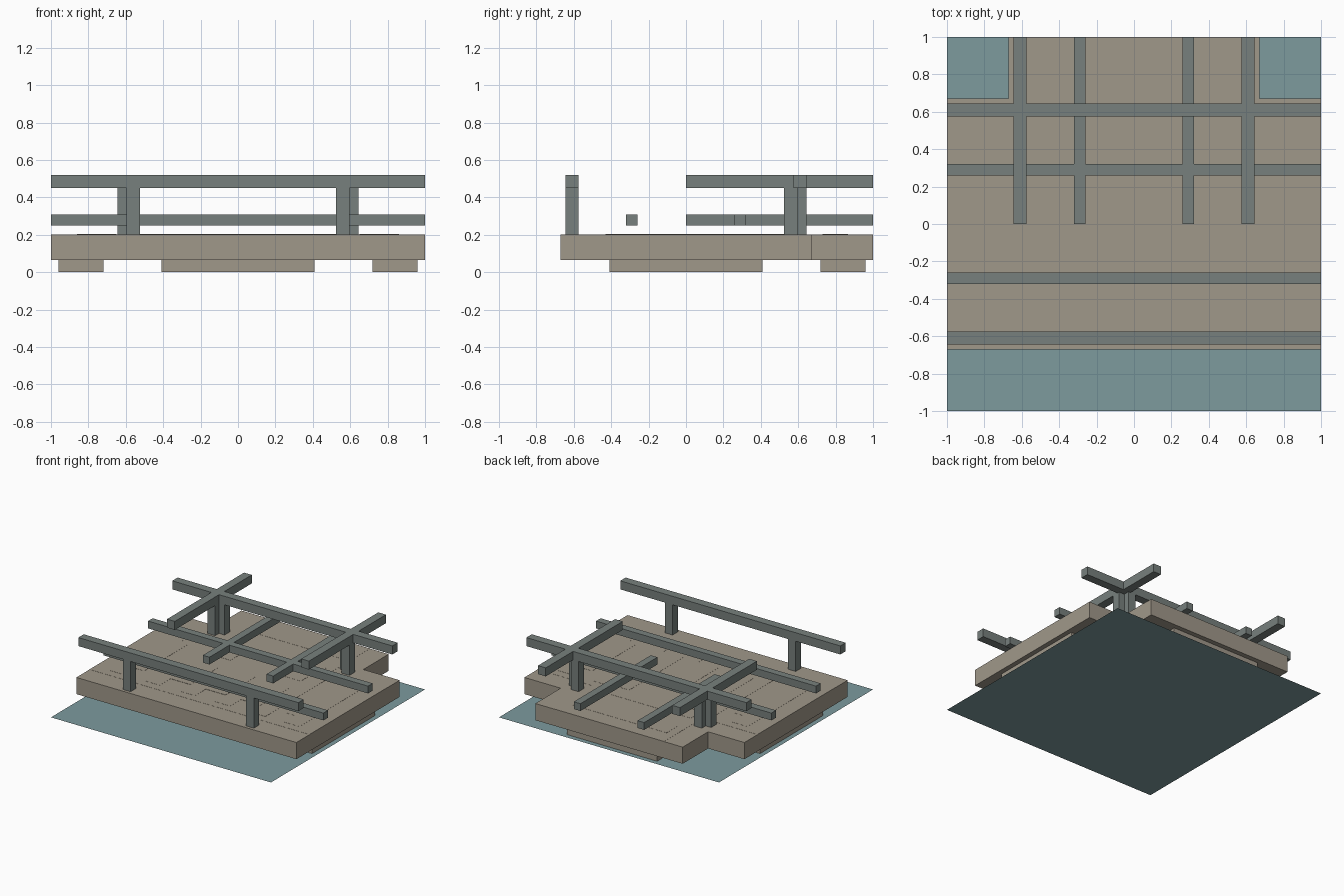
import bpy
import bmesh

if "Cube" in bpy.data.objects:
    bpy.data.objects.remove(bpy.data.objects["Cube"], do_unlink=True)


def material(name, rgb):
    linear = [(v / 255 / 12.92) if v < 11 else ((v / 255 + 0.055) / 1.055) ** 2.4 for v in rgb]
    mat = bpy.data.materials.new(name)
    mat.use_nodes = True
    mat.diffuse_color = (*linear, 1)
    mat.node_tree.nodes["Principled BSDF"].inputs["Base Color"].default_value = (*linear, 1)
    return mat


STONE = material("warm stone", (160, 152, 138))
STEEL = material("grey steel", (119, 128, 125))
WATER = material("teal water", (125, 155, 158))


def prism(name, outline, z0, z1, mat):
    """Extrude a flat outline from z0 up to z1 (a single face if equal)."""
    bm = bmesh.new()
    face = bm.faces.new([bm.verts.new((x, y, z0)) for x, y in outline])
    if z1 > z0:
        top = bmesh.ops.extrude_face_region(bm, geom=[face])["geom"]
        verts = [v for v in top if isinstance(v, bmesh.types.BMVert)]
        bmesh.ops.translate(bm, verts=verts, vec=(0, 0, z1 - z0))
        bmesh.ops.recalc_face_normals(bm, faces=bm.faces)
    mesh = bpy.data.meshes.new(name)
    bm.to_mesh(mesh)
    bm.free()
    mesh.materials.append(mat)
    obj = bpy.data.objects.new(name, mesh)
    bpy.context.collection.objects.link(obj)
    return obj


def box(name, x0, x1, y0, y1, z0, z1, mat):
    return prism(name, [(x0, y0), (x1, y0), (x1, y1), (x0, y1)], z0, z1, mat)


def mirrored(half):
    """Close a right-hand outline with its mirror image."""
    return half + [(-x, y) for x, y in reversed(half)]


def tee(a, front):
    return mirrored([(1, front), (1, a), (a, a), (a, 1)])


def crossed_beams(name, c, w, z0, z1):
    """One long beam crossed by two shorter ones."""
    lo, hi = c - w, c + w
    half = [(lo, hi), (lo, 1), (hi, 1), (hi, hi), (1, hi), (1, lo),
            (hi, lo), (hi, 0), (lo, 0), (lo, lo)]
    # outer outline and the bars between the two crossings form one solid
    return prism(name, mirrored(half), z0, z1, STEEL)


# Water sheet
box("water", -1, 1, -1, 1, 0, 0, WATER)

# Deck slab and the footings below it
DECK, T = 0.202, 0.001
prism("deck", tee(0.67, -0.67), 0.065, DECK, STONE)
box("back_footing", -0.41, 0.41, 0.72, 0.96, 0.001, 0.065, STONE)
for side, x0, x1 in (("left", 0.72, 0.96), ("right", -0.96, -0.72)):
    box(side + "_footing", x0, x1, -0.41, 0.41, 0.001, 0.065, STONE)

# Thin paving panels on the deck
prism("paving_border", tee(0.5, -0.5), DECK, DECK + T, STONE)
box("back_panel", -0.43, 0.43, 0.73, 0.865, DECK + T, DECK + 2 * T, STONE)

# Central panel with a notched front edge
notched = [(0.09, -0.29), (0.09, -0.43), (0.23, -0.43), (0.23, -0.29),
           (0.41, -0.29), (0.41, -0.43), (0.55, -0.43),
           (0.55, 0.43), (0.43, 0.43), (0.43, 0.55)]
prism("central_panel", mirrored(notched), DECK + T, DECK + 2 * T, STONE)
for i, x in enumerate((-0.32, 0, 0.32)):
    box(f"paving_strip_{i}", x - 0.09, x + 0.09, -0.29, 0.09, DECK + 2 * T, DECK + 3 * T, STONE)
    if x:
        box(f"paving_square_{i}", x - 0.09, x + 0.09, 0.23, 0.41,
            DECK + 2 * T, DECK + 3 * T, STONE)

# Side panels, stepped at both ends
stepped = [(0.65, -0.29), (0.72, -0.29), (0.72, -0.43), (0.86, -0.43),
           (0.86, 0.43), (0.72, 0.43), (0.72, 0.29), (0.65, 0.29)]
for side, s in (("left", 1), ("right", -1)):
    prism(side + "_panel", [(s * x, y) for x, y in stepped], DECK + T, DECK + 2 * T, STONE)

# Railings: upper rails and lower rails, front and back
for level, c, w, z0, z1 in (("upper", 0.61, 0.035, 0.45, 0.52),
                            ("lower", 0.29, 0.03, 0.25, 0.31)):
    box(level + "_front_rail", -1, 1, -c - w, -c + w, z0, z1, STEEL)
    crossed_beams(level + "_back_rails", c, w, z0, z1)

# Posts: one under each front rail end, a pair under each back crossing
for side, s in (("left", 1), ("right", -1)):
    for part, x, y in (("front", 0.56, -0.61), ("back", 0.56, 0.61), ("side", 0.61, 0.56)):
        box(f"{side}_{part}_post", s * x - 0.035, s * x + 0.035,
            y - 0.035, y + 0.035, DECK, 0.45, STEEL)
